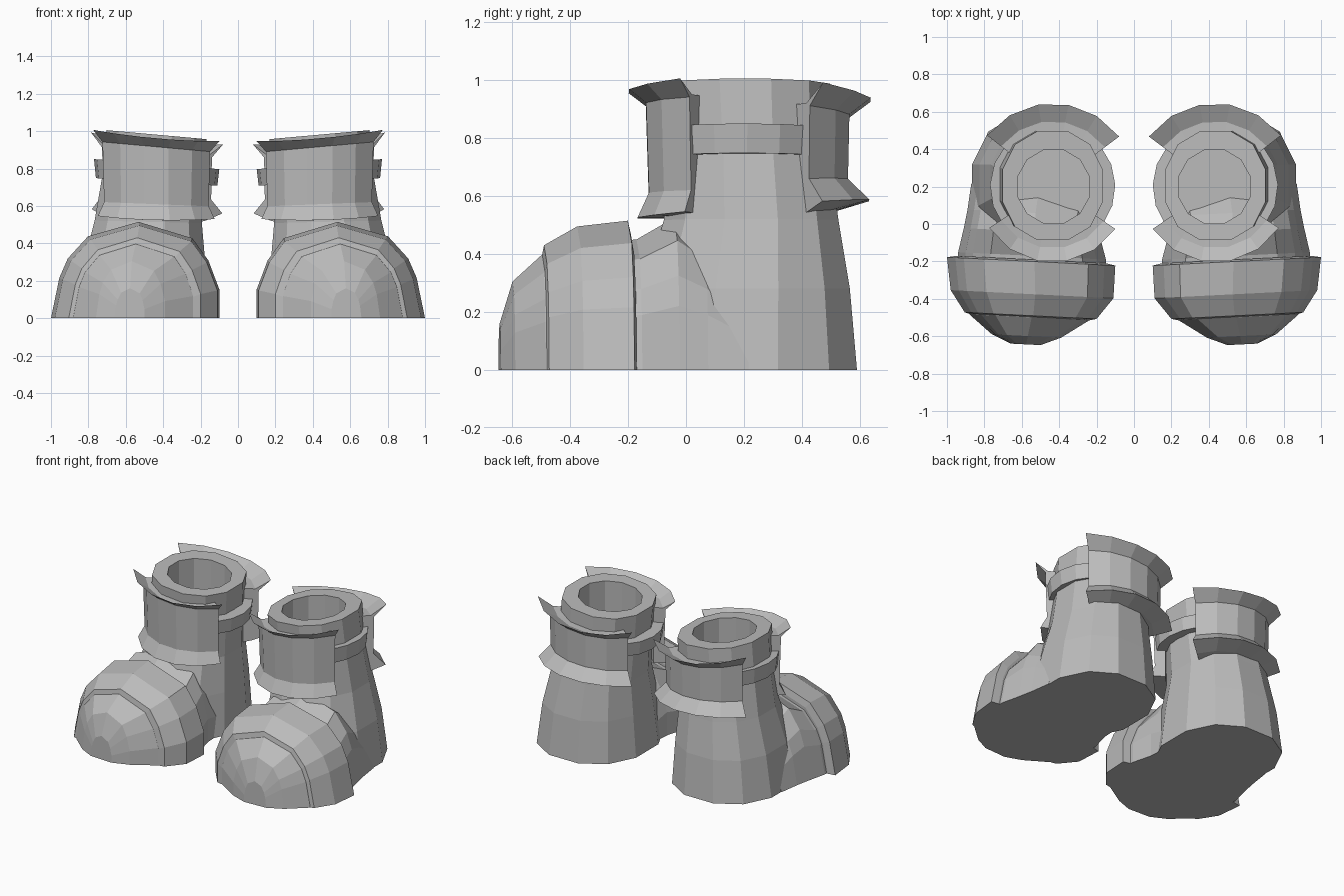
import bpy, bmesh, math

if "Cube" in bpy.data.objects:
    bpy.data.objects.remove(bpy.data.objects["Cube"])

grey = bpy.data.materials.new("grey")
grey.diffuse_color = (0.5, 0.5, 0.5, 1)
grey.use_nodes = True
grey.node_tree.nodes["Principled BSDF"].inputs["Base Color"].default_value = grey.diffuse_color

CX, CY = 0.435, 0.2   # shaft axis


def loft(name, rings):
    """Skin closed rings of equal length, cap both ends, mirror to the other boot."""
    bm = bmesh.new()
    vs = [[bm.verts.new(p) for p in r] for r in rings]
    n = len(vs[0])
    for a, b in zip(vs, vs[1:]):
        for i in range(n):
            j = (i + 1) % n
            bm.faces.new((a[i], a[j], b[j], b[i]))
    bm.faces.new(vs[0])
    bm.faces.new(vs[-1])
    bmesh.ops.recalc_face_normals(bm, faces=bm.faces)
    me = bpy.data.meshes.new(name)
    bm.to_mesh(me)
    bm.free()
    me.materials.append(grey)
    ob = bpy.data.objects.new(name, me)
    bpy.context.collection.objects.link(ob)
    mod = ob.modifiers.new("other_boot", 'MIRROR')
    mod.use_mirror_merge = False
    return ob


def tilt(x, z):
    """The top of the boot leans lower towards the inside."""
    return z + 0.09 * (x - 0.70) * max(0, min(1, (z - 0.4) / 0.5))


def oval(z, x0, x1, y0, y1, n=12, power=0.9):
    pts = []
    for i in range(n):
        a = math.tau * (i + 0.5) / n
        c, s = math.cos(a), math.sin(a)
        x = (x0 + x1) / 2 + (x1 - x0) / 2 * math.copysign(abs(c) ** power, c) * 1.02
        y = (y0 + y1) / 2 + (y1 - y0) / 2 * math.copysign(abs(s) ** power, s) * 1.02
        pts.append((x, y, tilt(x, z)))
    return pts


# Leg with hollow opening
loft("boot_leg", [
    oval(0, .15, .87, -.20, .595),
    oval(.28, .17, .83, -.15, .57),
    oval(.52, .19, .77, -.08, .53),
    oval(.75, .18, .73, -.07, .50),
    oval(1.005, .165, .705, -.09, .50),
    oval(1.005, .235, .625, .0, .40, power=1),
    oval(.35, .235, .625, .0, .40, power=1),
])

# Arched cross-section shared by the foot and toe parts
ARCH = [(-1, 0), (-1, .3), (-.87, .6), (-.68, .83), (-.04, 1),
        (.56, .85), (.80, .62), (.90, .42), (1, 0)]


def arch(y, x0, x1, h):
    pts = []
    for u, v in ARCH:
        x = (x0 + x1) / 2 + u * (x1 - x0) / 2
        pts.append((x, y + 0.05 * (x - 0.55), v * h))
    return pts


# Instep running from the leg into the toe
loft("instep", [
    arch(-.30, .15, .94, .44),
    arch(-.17, .15, .94, .45),
    arch(-.04, .185, .91, .525),
    arch(.06, .19, .89, .45),
    arch(.20, .17, .87, .28),
])

# Toe cover plate, then the smaller rounded tip
loft("toe_cover", [
    arch(-.19, .15, .95, .47),
    arch(-.20, .10, 1.0, .515),
    arch(-.375, .11, .98, .495),
    arch(-.49, .20, .905, .43),
    arch(-.50, .24, .87, .38),
])
loft("toe_tip", [
    arch(-.47, .22, .89, .41),
    arch(-.50, .24, .88, .395),
    arch(-.60, .39, .76, .305),
    arch(-.645, .50, .66, .16),
])


def band(name, a0, a1, steps, profile):
    """Sweep a (radius, z at ends, z at middle) profile around the shaft axis."""
    rings = []
    for i in range(steps + 1):
        t = i / steps
        a = math.radians(a0 + (a1 - a0) * t)
        m = math.sin(math.pi * t)
        ring = []
        for r, ze, zm in profile:
            x, y = CX + r * math.cos(a), CY + r * math.sin(a)
            ring.append((x, y, tilt(x, ze + (zm - ze) * m)))
        rings.append(ring)
    return loft(name, rings)


# Flared front and back cuffs
band("front_cuff", -146, -33, 5, [
    (.27, .54, .53), (.375, .545, .53), (.335, .62, .62), (.345, .94, .94),
    (.405, 1.0, .985), (.33, .95, .94), (.27, .95, .94)])
band("back_cuff", 38, 143, 5, [
    (.27, .52, .55), (.33, .535, .56), (.44, .58, .595), (.365, .66, .67),
    (.37, .91, .90), (.445, .985, .955), (.35, .92, .91), (.27, .92, .91)])

# Side straps joining the cuffs
for name, a0, a1 in (("outer_strap", -38, 42), ("inner_strap", 140, 217)):
    band(name, a0, a1, 4, [
        (.26, .745, .745), (.325, .745, .745), (.335, .845, .845), (.26, .845, .845)])
